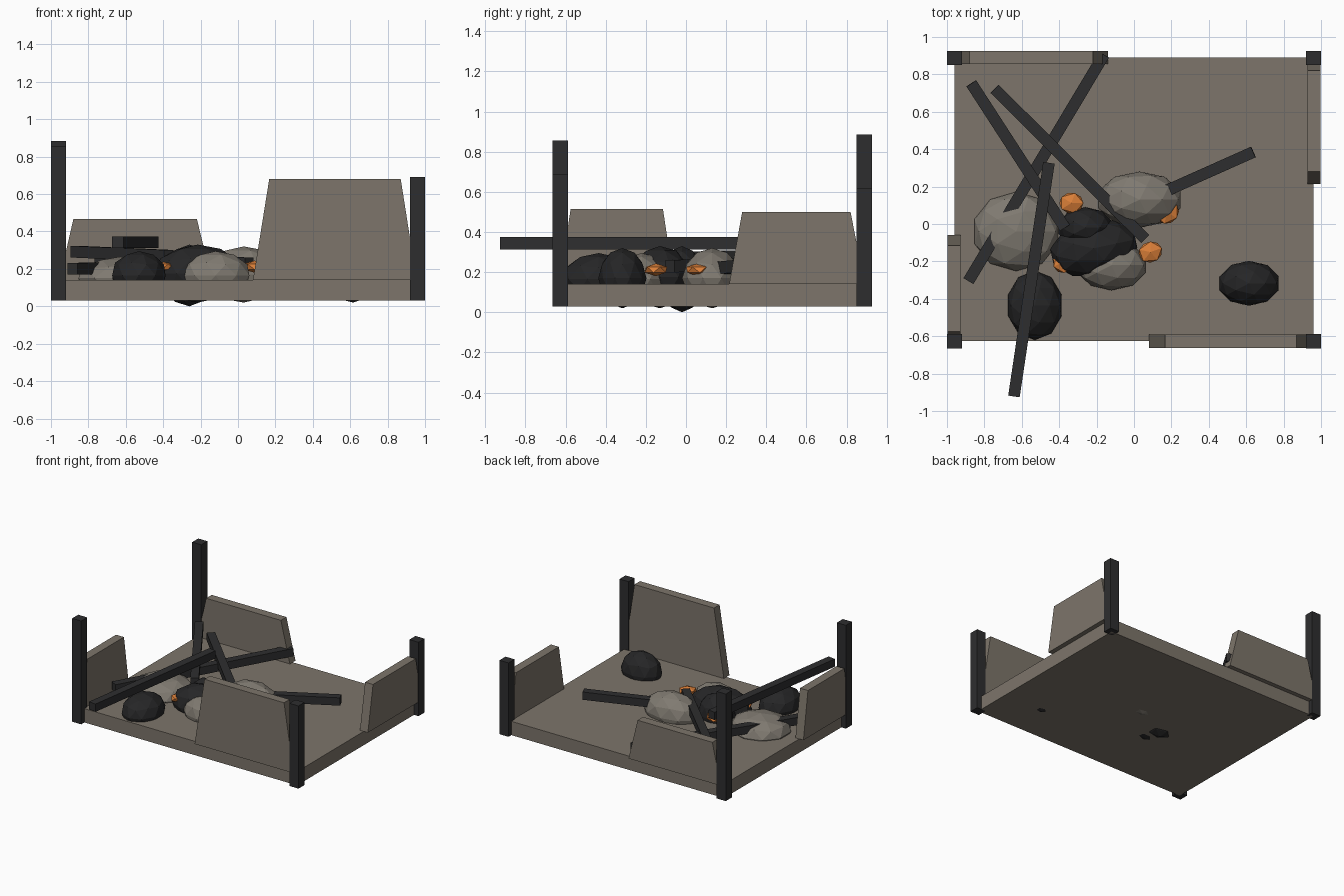
import bpy, bmesh
from math import radians
from mathutils import Vector, Matrix

cube = bpy.data.objects.get("Cube")
if cube:
    bpy.data.objects.remove(cube, do_unlink=True)


def material(name, rgb):
    m = bpy.data.materials.new(name)
    m.use_nodes = True
    m.diffuse_color = (*rgb, 1)
    m.node_tree.nodes["Principled BSDF"].inputs["Base Color"].default_value = (*rgb, 1)
    return m


STONE = material("taupe stone", (0.205, 0.178, 0.145))
RUBBLE = material("grey rubble", (0.215, 0.195, 0.165))
CHAR = material("charred wood", (0.027, 0.027, 0.028))
SOOT = material("soot black", (0.019, 0.019, 0.02))
EMBER = material("ember orange", (0.7, 0.21, 0.04))


def finish(bm, name, mat):
    mesh = bpy.data.meshes.new(name)
    bmesh.ops.recalc_face_normals(bm, faces=bm.faces)
    bm.to_mesh(mesh)
    bm.free()
    mesh.materials.append(mat)
    obj = bpy.data.objects.new(name, mesh)
    bpy.context.collection.objects.link(obj)
    return obj


def box(name, lo, hi, mat):
    lo, hi = Vector(lo), Vector(hi)
    bm = bmesh.new()
    bmesh.ops.create_cube(bm, size=1, matrix=Matrix.Translation((lo + hi) / 2)
                          @ Matrix.Diagonal((*(hi - lo), 1)))
    return finish(bm, name, mat)


def wall(name, base, top, height, side, along_x):
    """Trapezoid remnant standing on the slab, extruded through its thickness."""
    profile = [(base[0], 0.14), (base[1], 0.14), (top[1], height), (top[0], height)]
    bm = bmesh.new()
    place = (lambda u, w, z: (u, w, z)) if along_x else (lambda u, w, z: (w, u, z))
    face = bm.faces.new([bm.verts.new(place(u, side - 0.035, z)) for u, z in profile])
    out = bmesh.ops.extrude_face_region(bm, geom=[face])["geom"]
    bmesh.ops.translate(bm, vec=place(0, 0.07, 0),
                        verts=[v for v in out if isinstance(v, bmesh.types.BMVert)])
    return finish(bm, name, STONE)


def beam(name, start, end, width=0.062):
    start, end = Vector(start), Vector(end)
    bm = bmesh.new()
    turn = (end - start).to_track_quat('Y', 'Z').to_matrix().to_4x4()
    bmesh.ops.create_cube(bm, size=1, matrix=Matrix.Translation((start + end) / 2) @ turn
                          @ Matrix.Diagonal((width, (end - start).length, width, 1)))
    return finish(bm, name, CHAR)


def rock(name, centre, radii, mat, turn=0, detail=2):
    bm = bmesh.new()
    bmesh.ops.create_icosphere(bm, subdivisions=detail, radius=1,
                               matrix=Matrix.Translation(centre)
                               @ Matrix.Rotation(radians(turn), 4, 'Z')
                               @ Matrix.Diagonal((*radii, 1)))
    return finish(bm, name, mat)


# Floor and corner posts
box("floor_slab", (-0.96, -0.625, 0.03), (0.96, 0.89, 0.14), STONE)
for name, x, y, top in (("front_right_post", -0.96, -0.627, 0.855),
                        ("front_left_post", 0.96, -0.627, 0.69),
                        ("back_right_post", -0.96, 0.888, 0.885),
                        ("back_left_post", 0.96, 0.888, 0.62)):
    box(name, (x - 0.04, y - 0.038, 0.03), (x + 0.04, y + 0.038, top), CHAR)

# Broken walls
wall("front_wall", (0.08, 0.955), (0.167, 0.87), 0.68, -0.627, True)
wall("back_wall", (-0.955, -0.14), (-0.88, -0.22), 0.467, 0.89, True)
wall("left_wall", (0.215, 0.89), (0.28, 0.82), 0.5, 0.962, False)
wall("right_wall", (-0.63, -0.058), (-0.575, -0.115), 0.515, -0.962, False)

# Fallen beams
for i, (a, b) in enumerate((((-0.642, -0.922, 0.343), (-0.455, 0.327, 0.343)),
                            ((-0.16, 0.905, 0.222), (-0.885, -0.305, 0.2)),
                            ((-0.87, 0.752, 0.292), (-0.37, -0.02, 0.27)),
                            ((-0.745, 0.722, 0.25), (0.06, -0.08, 0.23)),
                            ((0.145, 0.165, 0.22), (0.638, 0.385, 0.24)))):
    beam(f"fallen_beam_{i + 1}", a, b)

# Grey rubble heaps
rock("rubble_right", (-0.63, -0.04, 0.15), (0.235, 0.212, 0.115), RUBBLE)
rock("rubble_back", (0.03, 0.13, 0.17), (0.23, 0.15, 0.15), RUBBLE)
rock("rubble_front", (-0.12, -0.22, 0.165), (0.19, 0.135, 0.13), RUBBLE)

# Charred heaps
rock("char_front", (-0.53, -0.435, 0.165), (0.15, 0.185, 0.13), SOOT)
rock("char_middle", (-0.215, -0.13, 0.175), (0.24, 0.15, 0.155), SOOT, 12)
rock("char_small", (-0.26, -0.02, 0.165), (0.15, 0.11, 0.165), SOOT)
rock("char_left", (0.615, -0.317, 0.17), (0.165, 0.12, 0.15), SOOT)

# Glowing embers
for i, (x, y) in enumerate(((-0.335, 0.112), (0.088, -0.15), (0.18, 0.06), (-0.375, -0.2))):
    rock(f"ember_{i + 1}", (x, y, 0.212), (0.072, 0.062, 0.032), EMBER, 20 * i, 1)
